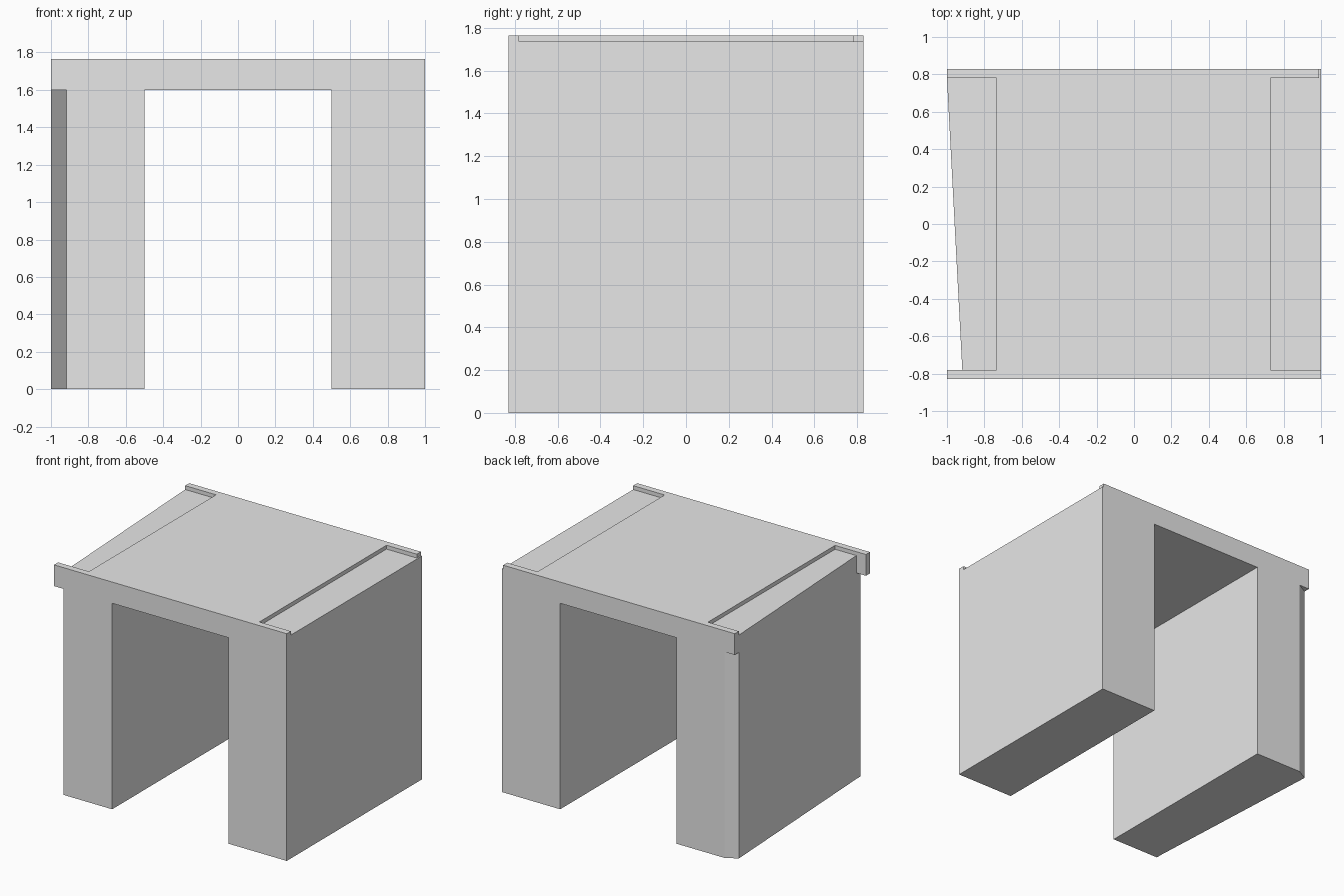
import bpy
import bmesh

cube = bpy.data.objects.get("Cube")
if cube:
    bpy.data.objects.remove(cube, do_unlink=True)

grey = bpy.data.materials.new("light_grey")
grey.use_nodes = True
grey.diffuse_color = (0.8, 0.8, 0.8, 1)
grey.node_tree.nodes["Principled BSDF"].inputs["Base Color"].default_value = (0.8, 0.8, 0.8, 1)


def prism(name, outline, bottom, top):
    """Extrude a counter-clockwise plan outline between two heights."""
    bm = bmesh.new()
    base = bm.faces.new([bm.verts.new((x, y, bottom)) for x, y in outline])
    new = bmesh.ops.extrude_face_region(bm, geom=[base])["geom"]
    verts = [v for v in new if isinstance(v, bmesh.types.BMVert)]
    bmesh.ops.translate(bm, verts=verts, vec=(0, 0, top - bottom))
    bmesh.ops.recalc_face_normals(bm, faces=bm.faces)
    mesh = bpy.data.meshes.new(name)
    bm.to_mesh(mesh)
    bm.free()
    mesh.materials.append(grey)
    obj = bpy.data.objects.new(name, mesh)
    bpy.context.collection.objects.link(obj)
    return obj


DEPTH = 0.83     # half depth
LIP = 0.78       # inner edge of the front and back lips
SLANT = -0.918   # narrow end of the slanted side
OPENING = 1.6    # height of the doorway
RECESS = 1.735   # floor of the recesses on top
TOP = 1.765

# Legs: the right one has a slanted outer side and a chamfered back corner
prism("left_leg", [(0.5, -DEPTH), (1, -DEPTH), (1, DEPTH), (0.5, DEPTH)], 0, OPENING)
prism("right_leg", [(-0.5, -DEPTH), (-0.5, DEPTH), (-0.91, DEPTH),
                    (-1, LIP), (SLANT, -LIP), (SLANT, -DEPTH)], 0, OPENING)

# Ceiling slab with lips overhanging the slanted side
prism("ceiling_slab", [(-1, -DEPTH), (1, -DEPTH), (1, DEPTH), (-1, DEPTH),
                       (-1, LIP), (SLANT, -LIP), (-1, -LIP)], OPENING, RECESS)

# Raised roof panel, leaving a shallow recess along each side
prism("roof_panel", [(-1, -DEPTH), (1, -DEPTH), (1, -LIP), (0.73, -LIP),
                     (0.73, LIP), (0.99, LIP), (0.99, DEPTH), (-1, DEPTH),
                     (-1, LIP), (-0.735, LIP), (-0.735, -LIP), (-1, -LIP)], RECESS, TOP)
